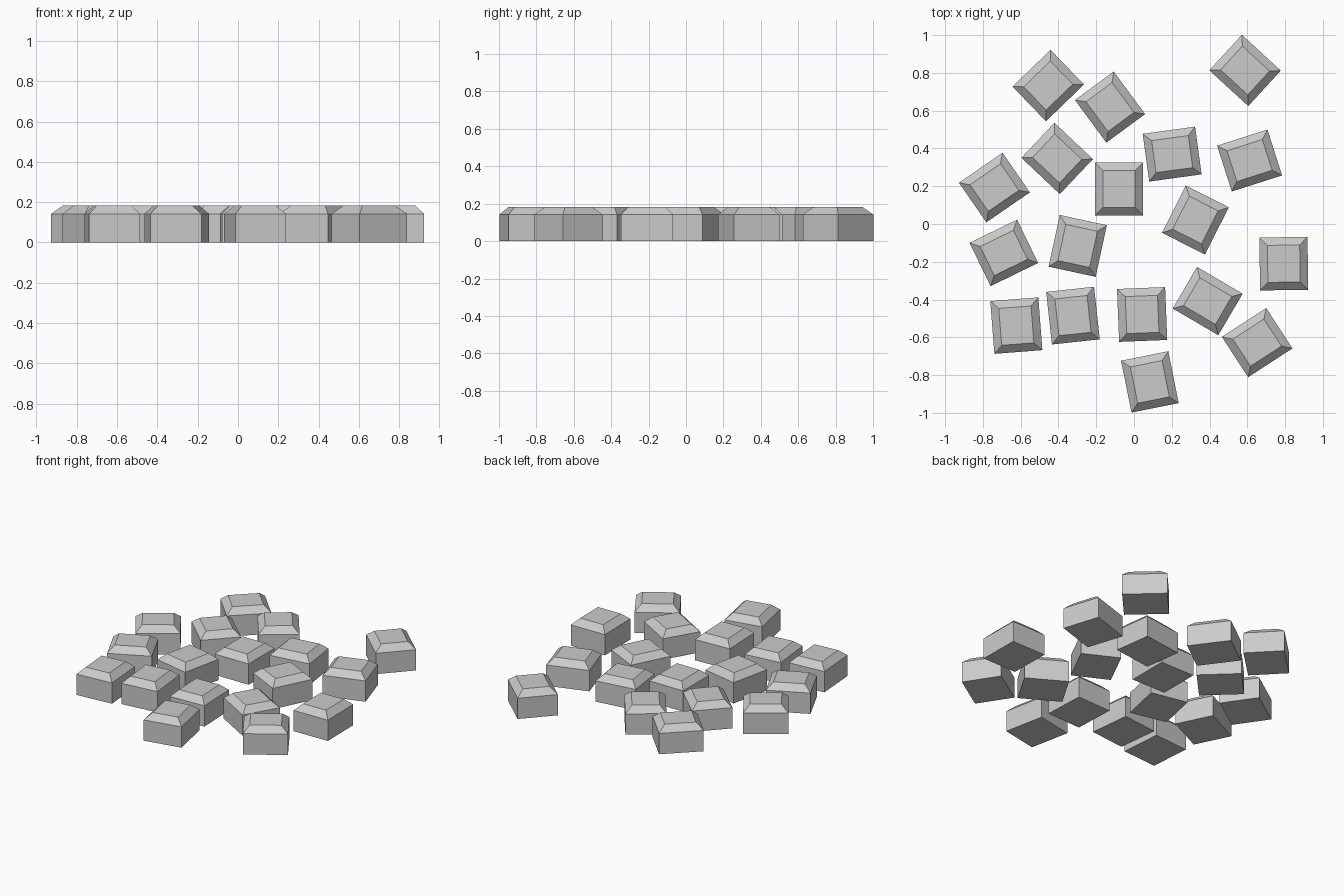
import bpy, bmesh
from math import radians

if "Cube" in bpy.data.objects:
    bpy.data.objects.remove(bpy.data.objects["Cube"])

W, D = 0.255, 0.28             # footprint
WALL, TOP, INSET = 0.142, 0.183, 0.042

# Shared block shape: straight walls with a chamfered top
bm = bmesh.new()
rings = []
for z, i in ((0, 0), (WALL, 0), (TOP, INSET)):
    x, y = W / 2 - i, D / 2 - i
    rings.append([bm.verts.new((sx * x, sy * y, z))
                  for sx, sy in ((-1, -1), (1, -1), (1, 1), (-1, 1))])
bm.faces.new(rings[0][::-1])
bm.faces.new(rings[2])
for lo, hi in zip(rings, rings[1:]):
    for k in range(4):
        n = (k + 1) % 4
        bm.faces.new((lo[k], lo[n], hi[n], hi[k]))
mesh = bpy.data.meshes.new("paving_stone")
bm.to_mesh(mesh)
bm.free()

# Scattered stones: x, y, turn in degrees
layout = [
    (-0.454, 0.733, -46), (-0.127, 0.619, 36.4), (0.588, 0.813, 47.4),
    (-0.407, 0.347, 46.6), (-0.739, 0.193, -55.4), (-0.079, 0.185, 0),
    (0.202, 0.370, -82.2), (0.612, 0.336, -72.3), (0.325, 0.021, -26.8),
    (-0.689, -0.153, -64), (-0.298, -0.116, -12.2), (0.793, -0.210, 0.8),
    (-0.623, -0.538, 4.4), (-0.323, -0.485, 6.2), (0.043, -0.479, 2.3),
    (0.390, -0.408, 59.6), (0.652, -0.628, -57), (0.084, -0.836, 11.4),
]
for n, (x, y, turn) in enumerate(layout, 1):
    stone = bpy.data.objects.new(f"paving_stone_{n}", mesh)
    stone.location = (x, y, 0)
    stone.rotation_euler.z = radians(turn)
    bpy.context.collection.objects.link(stone)
